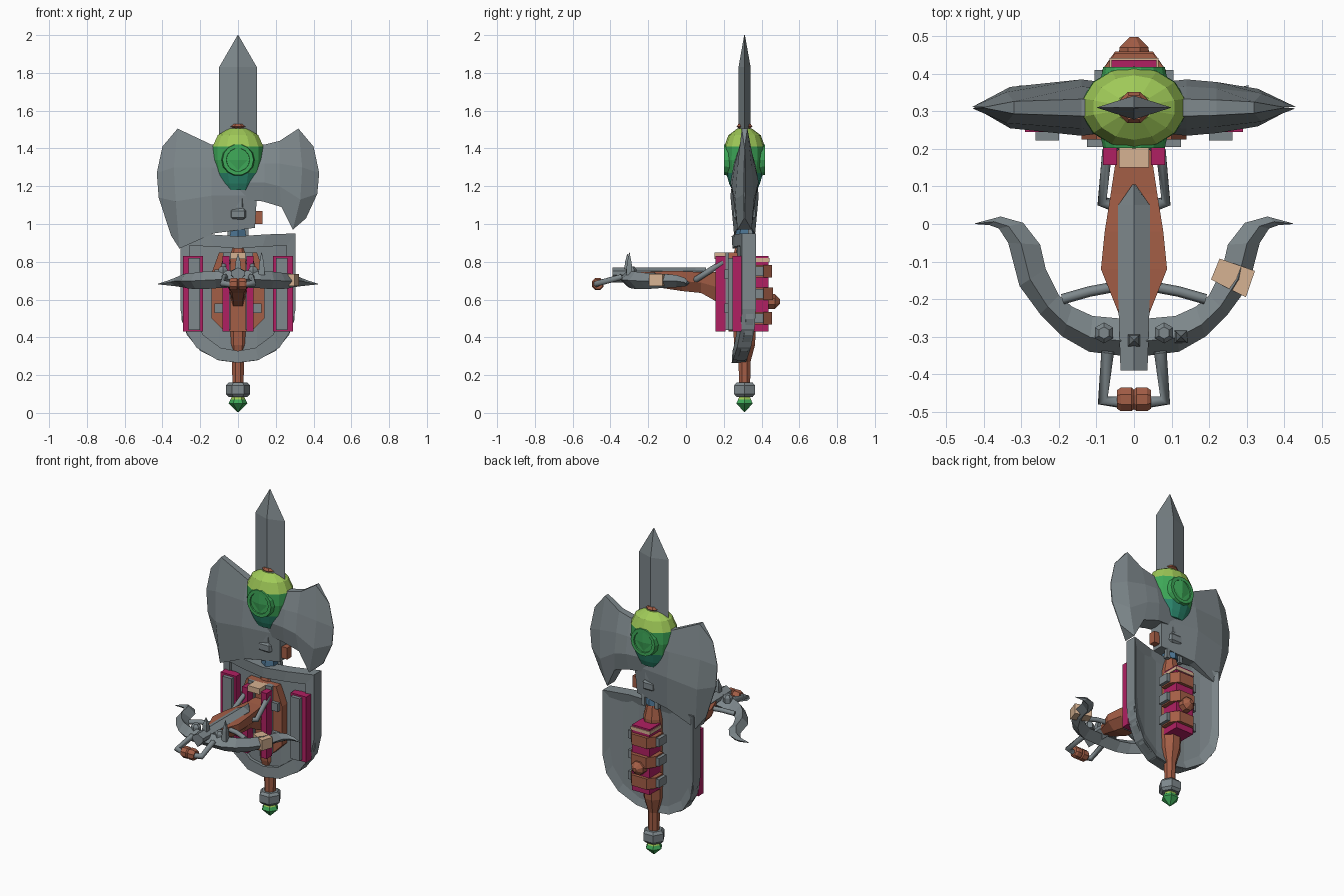
import bpy, bmesh, math
from mathutils import Vector, Matrix

if "Cube" in bpy.data.objects:
    bpy.data.objects.remove(bpy.data.objects["Cube"])


def material(name, r, g, b):
    lin = [((c / 255 + 0.055) / 1.055) ** 2.4 for c in (r, g, b)]
    m = bpy.data.materials.new(name)
    m.diffuse_color = (*lin, 1)
    m.use_nodes = True
    m.node_tree.nodes["Principled BSDF"].inputs["Base Color"].default_value = m.diffuse_color
    return m


STEEL = material("steel grey", 126, 136, 140)
BROWN = material("leather brown", 164, 94, 70)
MAGENTA = material("magenta", 176, 32, 98)
LIME = material("lime", 160, 202, 88)
GREEN = material("green", 62, 168, 88)
TEAL = material("teal", 44, 138, 112)
BEIGE = material("beige wrap", 214, 178, 146)
BLUE = material("steel blue", 76, 116, 146)
AX = 0.31  # depth of the weapon's long axis


def add(name, bm, *mats):
    bmesh.ops.recalc_face_normals(bm, faces=bm.faces)
    me = bpy.data.meshes.new(name)
    bm.to_mesh(me)
    bm.free()
    for m in mats:
        me.materials.append(m)
    ob = bpy.data.objects.new(name, me)
    bpy.context.collection.objects.link(ob)
    return ob


def loft(name, rings, *mats, closed=False):
    """Skin a row of equal-length rings; cap the ends, or join them if closed."""
    bm = bmesh.new()
    rs = [[bm.verts.new(p) for p in r] for r in rings]
    n = len(rs[0])
    pairs = list(zip(rs, rs[1:])) + ([(rs[-1], rs[0])] if closed else [])
    for a, b in pairs:
        for i in range(n):
            bm.faces.new((a[i], a[(i + 1) % n], b[(i + 1) % n], b[i]))
    if not closed:
        bm.faces.new(rs[0])
        bm.faces.new(rs[-1])
    return add(name, bm, *mats)


def lathe(name, prof, n, c, mat, axis="Z", sx=1, sy=1, turn=0.5):
    """Profile of (radius, height) turned round an axis through c."""
    rot = {"Z": Matrix(), "Y": Matrix.Rotation(math.pi / 2, 4, "X"),
           "X": Matrix.Rotation(math.pi / 2, 4, "Y")}[axis]
    rings = []
    for r, h in prof:
        ang = [2 * math.pi * (i + turn) / n for i in range(n)]
        rings.append([Vector(c) + rot @ Vector((r * math.cos(a) * sx, r * math.sin(a) * sy, h)) for a in ang])
    return loft(name, rings, mat)


def box(name, x0, x1, y0, y1, z0, z1, mat):
    return loft(name, [[(x0, y0, z), (x1, y0, z), (x1, y1, z), (x0, y1, z)] for z in (z0, z1)], mat)


def tube(name, pts, r, mat):
    cu = bpy.data.curves.new(name, "CURVE")
    cu.dimensions = "3D"
    cu.bevel_depth, cu.bevel_resolution, cu.use_fill_caps = r, 1, True
    sp = cu.splines.new("POLY")
    sp.points.add(len(pts) - 1)
    for p, q in zip(sp.points, pts):
        p.co = (*q, 1)
    tmp = bpy.data.objects.new(name, cu)
    bpy.context.collection.objects.link(tmp)
    bpy.context.view_layer.update()
    me = bpy.data.meshes.new_from_object(tmp)
    bpy.data.objects.remove(tmp)
    me.materials.clear()
    me.materials.append(mat)
    bpy.context.collection.objects.link(bpy.data.objects.new(name, me))


# Spear blade: diamond section
loft("spear_blade", [[(w, AX, z), (0, AX - t, z), (-w, AX, z), (0, AX + t, z)]
                     for w, t, z in ((.1, .032, 1.42), (.1, .032, 1.83), (.002, .002, 2.0))], STEEL)

# Axe blades: columns from the shaft to the cutting edge, top to bottom
left = [[(.09, 1.42), (.1, 1.3), (.1, 1.15), (.09, .98)],
        [(-.14, 1.42), (-.14, 1.3), (-.14, 1.15), (-.13, .95)],
        [(-.32, 1.505), (-.34, 1.3), (-.33, 1.12), (-.31, .87)],
        [(-.40, 1.41), (-.43, 1.27), (-.42, 1.14), (-.355, .94)]]
right = [[(0, 1.42), (0, 1.33), (0, 1.22), (0, 1.13)],
         [(.14, 1.42), (.14, 1.32), (.14, 1.22), (.13, 1.12)],
         [(.22, 1.44), (.22, 1.32), (.22, 1.2), (.23, 1.09)],
         [(.32, 1.505), (.34, 1.3), (.33, 1.13), (.29, .97)],
         [(.40, 1.41), (.43, 1.27), (.42, 1.16), (.36, 1.03)]]
fall = (.3, .75, 1, .75)  # thickness down the blade
for nm, cols, th in (("axe_blade_large", left, (.045, .075, .055, .003)),
                     ("axe_blade_small", right, (.06, .075, .068, .05, .003))):
    loft(nm, [[(x, AX - t * f, z) for (x, z), f in zip(c, fall)] +
              [(x, AX + t * f, z) for (x, z), f in list(zip(c, fall))[::-1]] for c, t in zip(cols, th)], STEEL)

# Orb, coloured in height bands, with a ring and lens front and back
orb = lathe("orb", [(.085, 1.18), (.105, 1.215), (.125, 1.27), (.14, 1.34), (.138, 1.41), (.11, 1.47), (.05, 1.505)],
            14, (0, AX, 0), LIME, sy=.78)
for m in (GREEN, TEAL):
    orb.data.materials.append(m)
for p in orb.data.polygons:
    z = p.center.z
    p.material_index = 0 if z > 1.4 else 1 if z > 1.27 else 2
for s in (-1, 1):
    y = AX + s * .09
    rings = []
    for i in range(14):
        a = 2 * math.pi * i / 14
        rings.append([(r * math.cos(a), AX + s * d, 1.34 + r * math.sin(a))
                      for r, d in ((.088, .08), (.082, .108), (.062, .108), (.058, .08))])
    loft("orb_ring", rings, GREEN, closed=True)
    lathe("orb_lens", [(.064, -.01), (.064, .01)], 14, (0, AX + s * .09, 1.34), GREEN, "Y")
lathe("orb_cap", [(.03, 1.485), (.03, 1.505), (.045, 1.515), (.035, 1.53)], 8, (0, AX, 0), BROWN)

# Neck and collars
lathe("neck", [(.058, 1.09), (.058, 1.2)], 8, (0, AX, 0), STEEL)
lathe("neck_core", [(.035, .9), (.04, 1.1)], 8, (0, AX, 0), STEEL)
lathe("neck_collar", [(.055, 1.025), (.068, 1.035), (.068, 1.07), (.055, 1.085)], 6, (0, AX, 0), STEEL, turn=0)
lathe("neck_joint", [(.05, .93), (.045, .965), (.025, 1.02)], 6, (0, AX, 0), BLUE)
for s in (-1, 1):
    lathe("neck_claw", [(.018, .92), (.014, .98), (.002, 1.03)], 4, (s * .045, AX + .03, 0), STEEL)
box("side_peg", .07, .13, .29, .33, 1.0, 1.07, BROWN)

# Lower handle, pommel collar and gem
lathe("handle", [(.032, .14), (.034, .27), (.06, .36), (.065, .46), (.06, .85), (.04, .93)], 8, (0, AX, 0), BROWN)
lathe("pommel_collar", [(.05, .085), (.064, .1), (.064, .145), (.05, .16)], 6, (0, AX, 0), STEEL, turn=0)
lathe("pommel_gem", [(.003, .005), (.05, .05), (.03, .088)], 6, (0, AX, 0), GREEN, turn=0)
lathe("pommel_gem_top", [(.04, .07), (.03, .09)], 6, (0, AX, 0), LIME, turn=0)


# Shield: bowed plate with a raised rim
def bow(x):
    return .25 + .055 * (x / .305) ** 2


def foot(x, w=.305, low=.265, high=.55):
    return high - (high - low) * math.sqrt(max(0, 1 - (abs(x) / w) ** 2.2))


xs = [-.3, -.27, -.2, -.1, 0, .1, .2, .27, .3]
loft("shield", [[(x, bow(x) + .015, foot(x)), (x, bow(x) + .015, .93),
                 (x, bow(x) + .055, .93), (x, bow(x) + .055, foot(x))] for x in xs], STEEL)
outer = [(x, foot(x)) for x in (-.305, -.285, -.22, -.11, 0, .11, .22, .285, .305)] + [
    (.305, .75), (.305, .95), (.15, .945), (0, .935), (-.15, .945), (-.305, .95), (-.305, .75)]
inner = [(x * .84, .05 + foot(x) * 1.05) for x, z in outer[:9]] + [
    (.256, .75), (.256, .885), (.13, .88), (0, .87), (-.13, .88), (-.256, .885), (-.256, .75)]
loft("shield_rim", [[(a, bow(a) - .008, b), (a, bow(a) + .065, b), (c, bow(c) + .05, d), (c, bow(c) - .004, d)]
                    for (a, b), (c, d) in zip(outer, inner)], STEEL, closed=True)

# Mounting on the shield front
octagon = [(.07, .43), (.14, .5), (.14, .74), (.1, .85), (-.1, .85), (-.14, .74), (-.14, .5), (-.07, .43)]
loft("mount_pad", [[(x, y, z) for x, z in octagon] for y in (.225, .275)], BROWN)
box("mount_wrap", -.04, .04, .15, .23, .815, .85, BEIGE)
for s in (-1, 1):
    def sbox(nm, x0, x1, *rest):
        box(nm, min(s * x0, s * x1), max(s * x0, s * x1), *rest)
    sbox("outer_panel", .185, .29, .245, .295, .43, .83, MAGENTA)
    sbox("outer_panel_plate", .2, .262, .222, .25, .44, .82, STEEL)
    sbox("inner_rail", .045, .083, .157, .21, .43, .83, MAGENTA)
    sbox("inner_rail_bar", .04, .08, .21, .24, .44, .85, STEEL)
    for z in (.53, .71):
        sbox("mount_clip", .08, .125, .205, .23, z, z + .05, STEEL)
    # Back strap loops
    for z in (.5, .63, .75):
        sbox("strap_loop", .07, .105, .34, .41, z - .025, z + .025, STEEL)
    # Trigger lever arms
    tube("lever_arm", [(s * .055, .05, .705), (s * .085, .06, .71), (s * .072, .19, .795), (s * .05, .21, .8)], .016, STEEL)

# Back grip: magenta block, leather bands and a knob
box("back_block", -.06, .06, .33, .437, .43, .83, MAGENTA)
for z, y in ((.5, .455), (.63, .46), (.75, .455)):
    loft("back_strap", [[(-.085, .34, h), (-.085, .41, h), (-.05, y, h), (.05, y, h), (.085, .41, h), (.085, .34, h)]
                        for h in (z - .033, z + .033)], BROWN)
lathe("back_knob", [(.045, -.43), (.042, -.47), (.012, -.498)], 8, (0, 0, .59), BROWN, "Y")
box("back_wrap", -.065, .065, .33, .442, .8, .82, BEIGE)

# Crossbow stock: sections along its length (depth, half width, bottom, top)
loft("crossbow_stock", [[(-w, y, t), (w, y, t), (w, y, (b + t) / 2), (w * .5, y, b), (-w * .5, y, b), (-w, y, (b + t) / 2)]
                        for y, w, b, t in ((.24, .05, .56, .75), (.16, .05, .59, .745), (.08, .062, .635, .745),
                                           (-.02, .078, .645, .75), (-.12, .088, .66, .75), (-.24, .04, .7, .745))], BROWN)
loft("crossbow_rail", [[(-w, y, .73), (-w, y, .75), (0, y, .77), (w, y, .75), (w, y, .73), (0, y, .69)]
                       for y, w in ((.105, .004), (.05, .042), (-.2, .042), (-.39, .036))], STEEL)

# Bow limbs: outer edge, inner edge, lower and upper height
limb = [((0, -.355), (0, -.255), .665, .755), ((.12, -.34), (.11, -.245), .66, .75),
        ((.19, -.30), (.165, -.22), .655, .748), ((.25, -.24), (.2, -.19), .655, .742),
        ((.305, -.165), (.235, -.12), .66, .738), ((.335, -.05), (.25, -.055), .665, .73),
        ((.36, -.012), (.295, .003), .67, .715), ((.385, -.003), (.355, .02), .675, .7),
        ((.425, 0), (.422, .002), .68, .684)]
for s in (-1, 1):
    loft("bow_limb", [[(s * o[0], o[1], (b + t) / 2), (s * (o[0] * .6 + i[0] * .4), o[1] * .6 + i[1] * .4, t),
                       (s * i[0], i[1], (b + t) / 2), (s * (o[0] + i[0]) / 2, (o[1] + i[1]) / 2, b)]
                      for o, i, b, t in limb], STEEL)
    tube("bow_brace", [(s * .19, -.2, .72), (s * .12, -.18, .73), (s * .04, -.165, .73)], .014, STEEL)
    lathe("limb_bolt", [(.028, .73), (.028, .76), (.016, .775)], 6, (s * .08, -.29, 0), STEEL)
    tube("stirrup_arm", [(s * .07, -.34, .72), (s * .083, -.47, .685), (s * .03, -.475, .68)], .017, STEEL)
lathe("limb_spike", [(.024, .73), (.018, .79), (.002, .85)], 4, (.125, -.3, 0), STEEL)
lathe("front_sight", [(.024, .75), (.018, .8), (.002, .84)], 4, (0, -.31, 0), STEEL)
lathe("stirrup_grip", [(.027, -.045), (.034, -.035), (.034, -.006), (.028, 0), (.034, .006), (.034, .035), (.027, .045)],
      8, (0, -.467, .682), BROWN, "X")

# Wrap round the right limb
o1, i1, o2, i2 = (.298, -.195), (.205, -.148), (.322, -.125), (.228, -.092)
loft("limb_wrap", [[(o[0], o[1], .672), (o[0], o[1], .735), (i[0], i[1], .735), (i[0], i[1], .672)] for o, i in ((o1, i1), (o2, i2))],
     BEIGE)
